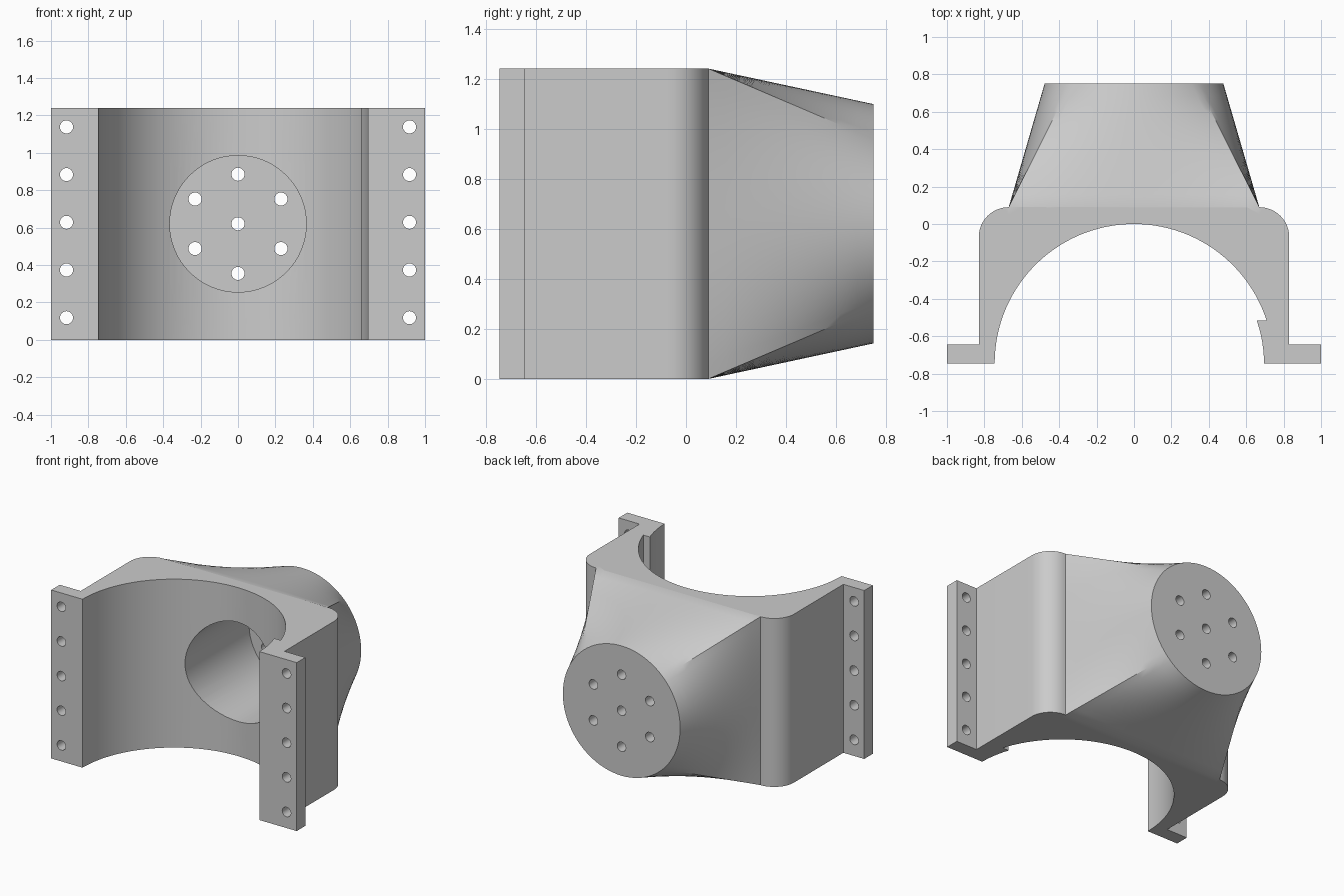
import bpy, bmesh
from math import sin, cos, pi, asin, radians
from mathutils import Matrix, Vector

if "Cube" in bpy.data.objects:
    bpy.data.objects.remove(bpy.data.objects["Cube"])

HEIGHT, MID = 1.24, 0.62
FRONT, FLANGE_BACK, BACK, TIP = -0.745, -0.645, 0.09, 0.75
HALF, FILLET = 0.83, 0.16
CORNER = HALF - FILLET

grey = bpy.data.materials.new("plain grey")
grey.use_nodes = True
grey.diffuse_color = (0.6, 0.6, 0.6, 1)
grey.node_tree.nodes["Principled BSDF"].inputs["Base Color"].default_value = (0.6, 0.6, 0.6, 1)


def make_object(name, bm):
    bmesh.ops.recalc_face_normals(bm, faces=bm.faces)
    mesh = bpy.data.meshes.new(name)
    bm.to_mesh(mesh)
    bm.free()
    mesh.materials.append(grey)
    obj = bpy.data.objects.new(name, mesh)
    bpy.context.collection.objects.link(obj)
    return obj


def arc(cx, cy, r, start, end, n):
    steps = [start + (end - start) * i / n for i in range(n + 1)]
    return [(cx + r * cos(a), cy + r * sin(a)) for a in steps]


def add_rod(bm, x, z, r, y0, y1, segments):
    place = Matrix.Translation((x, (y0 + y1) / 2, z)) @ Matrix.Rotation(pi / 2, 4, "X")
    bmesh.ops.create_cone(bm, cap_ends=True, segments=segments, radius1=r, radius2=r,
                          depth=y1 - y0, matrix=place)


def combine(target, tool, operation):
    mod = target.modifiers.new(operation, "BOOLEAN")
    mod.operation, mod.solver, mod.object = operation, "EXACT", tool
    bpy.context.view_layer.objects.active = target
    bpy.ops.object.modifier_apply(modifier=mod.name)
    bpy.data.objects.remove(tool)


# Saddle bracket: plan profile with bore arc, small step, flanges and rounded shoulders
R, R_STEP, step = 0.745, 0.695, 0.228
profile = [(-1, FRONT)]
profile += arc(0, FRONT, R, pi, asin(step / R), 56)
profile += arc(0, FRONT, R_STEP, asin(step / R_STEP), 0, 6)
profile += [(1, FRONT), (1, FLANGE_BACK), (HALF, FLANGE_BACK)]
profile += arc(CORNER, BACK - FILLET, FILLET, 0, pi / 2, 12)
profile += arc(-CORNER, BACK - FILLET, FILLET, pi / 2, pi, 12)
profile += [(-HALF, FLANGE_BACK), (-1, FLANGE_BACK)]
bm = bmesh.new()
base = bm.faces.new([bm.verts.new((x, y, 0)) for x, y in profile])
extruded = bmesh.ops.extrude_face_region(bm, geom=[base])["geom"]
bmesh.ops.translate(bm, vec=(0, 0, HEIGHT),
                    verts=[v for v in extruded if isinstance(v, bmesh.types.BMVert)])
bracket = make_object("saddle_bracket", bm)

# Neck: ruled loft from the rectangular back to the round mounting face
SIDE, RINGS, R_FACE = 20, 10, 0.478
corners = [Vector((CORNER, -MID)), Vector((CORNER, MID)),
           Vector((-CORNER, MID)), Vector((-CORNER, -MID))]
square, circle = [], []
for k in range(4):
    for i in range(SIDE):
        t = i / SIDE
        square.append(corners[k].lerp(corners[(k + 1) % 4], t))
        a = (k + t) * pi / 2 - pi / 4
        circle.append(Vector((cos(a), sin(a))) * R_FACE)
bm = bmesh.new()
levels = [(0.05, 0)] + [(BACK + (TIP - BACK) * j / RINGS, j / RINGS) for j in range(RINGS + 1)]
rings = []
for y, t in levels:
    points = [s.lerp(c, t) for s, c in zip(square, circle)]
    rings.append([bm.verts.new((p.x, y, p.y + MID)) for p in points])
for low, high in zip(rings, rings[1:]):
    for i in range(len(low)):
        n = (i + 1) % len(low)
        bm.faces.new((low[i], low[n], high[n], high[i]))
bm.faces.new(rings[0])
bm.faces.new(rings[-1])
neck = make_object("neck", bm)
combine(bracket, neck, "UNION")

# Blind bore behind the mounting face
bm = bmesh.new()
add_rod(bm, 0, MID, 0.365, -0.4, 0.65, 64)
combine(bracket, make_object("bore_cutter", bm), "DIFFERENCE")

# Screw holes in both flanges and in the mounting face
bm = bmesh.new()
HOLE = 0.035
for side in (-1, 1):
    for i in range(5):
        add_rod(bm, side * 0.917, 0.118 + 0.255 * i, HOLE, -0.8, -0.6, 24)
add_rod(bm, 0, MID, HOLE, 0.6, 0.8, 24)
for i in range(6):
    a = radians(30 + 60 * i)
    add_rod(bm, 0.265 * cos(a), MID + 0.265 * sin(a), HOLE, 0.6, 0.8, 24)
combine(bracket, make_object("hole_cutter", bm), "DIFFERENCE")

# Smooth curved areas, keep machined edges sharp
bpy.ops.object.select_all(action="DESELECT")
bracket.select_set(True)
bpy.context.view_layer.objects.active = bracket
bpy.ops.object.shade_smooth_by_angle(angle=radians(25))
